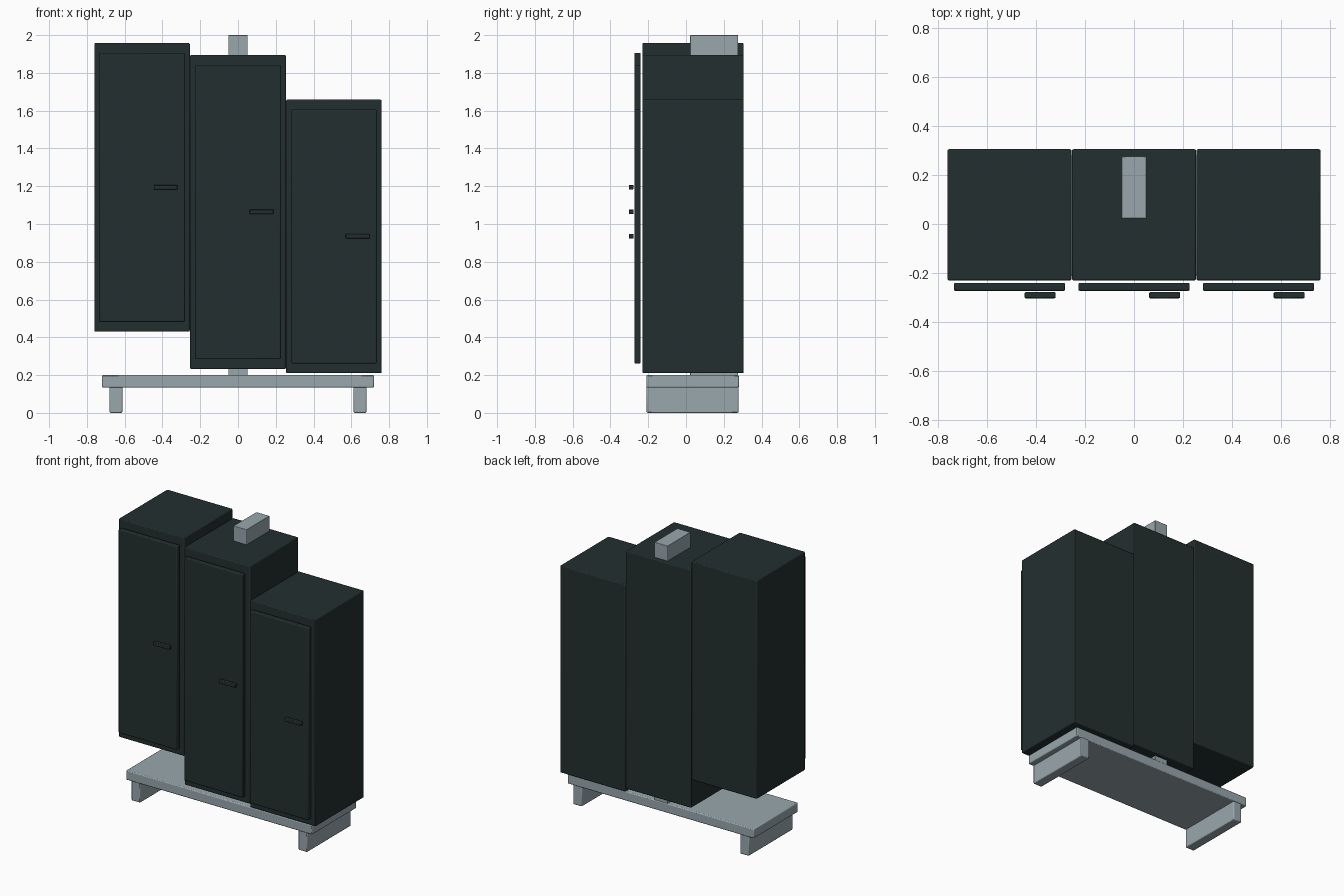
import bpy

cube = bpy.data.objects.get("Cube")
if cube:
    bpy.data.objects.remove(cube, do_unlink=True)


def make_material(name, rgb):
    mat = bpy.data.materials.new(name)
    mat.use_nodes = True
    color = (*rgb, 1)
    mat.diffuse_color = color
    mat.node_tree.nodes["Principled BSDF"].inputs["Base Color"].default_value = color
    return mat


dark = make_material("dark green grey", (0.017, 0.028, 0.028))
pale = make_material("pale blue grey", (0.32, 0.39, 0.42))


def box(name, x, y, z, mat, bevel=0.006):
    """Softly bevelled box from (min, max) ranges on each axis."""
    bpy.ops.mesh.primitive_cube_add(size=1)
    obj = bpy.context.object
    obj.name = name
    obj.location = [(a + b) / 2 for a, b in (x, y, z)]
    obj.scale = [b - a for a, b in (x, y, z)]
    bpy.ops.object.transform_apply(location=False, rotation=False, scale=True)
    obj.data.materials.append(mat)
    mod = obj.modifiers.new("soft edges", "BEVEL")
    mod.width = bevel
    mod.segments = 2
    bpy.ops.object.shade_smooth_by_angle()
    return obj


# Three staggered cabinets, each with a door and a handle
cabinets = [
    ("right", -0.508, 0.43, 1.958, 1.195),
    ("middle", 0, 0.232, 1.895, 1.065),
    ("left", 0.508, 0.21, 1.658, 0.935),
]
for side, cx, low, high, grip in cabinets:
    box(f"{side}_cabinet", (cx - 0.253, cx + 0.253), (-0.23, 0.305), (low, high), dark)
    box(f"{side}_door", (cx - 0.227, cx + 0.227), (-0.273, -0.24),
        (low + 0.052, high - 0.052), dark)
    box(f"{side}_handle", (cx + 0.062, cx + 0.188), (-0.303, -0.278),
        (grip - 0.012, grip + 0.012), dark, 0.004)

# Post running through the middle cabinet
box("support_post", (-0.051, 0.051), (0.022, 0.276), (0.19, 2), pale, 0.003)

# Low bench base with two plank legs
box("base_plank", (-0.72, 0.72), (-0.21, 0.28), (0.134, 0.2), pale)
for side, s in (("right", -1), ("left", 1)):
    box(f"{side}_leg", sorted((s * 0.612, s * 0.68)), (-0.208, 0.278), (0, 0.14), pale)
